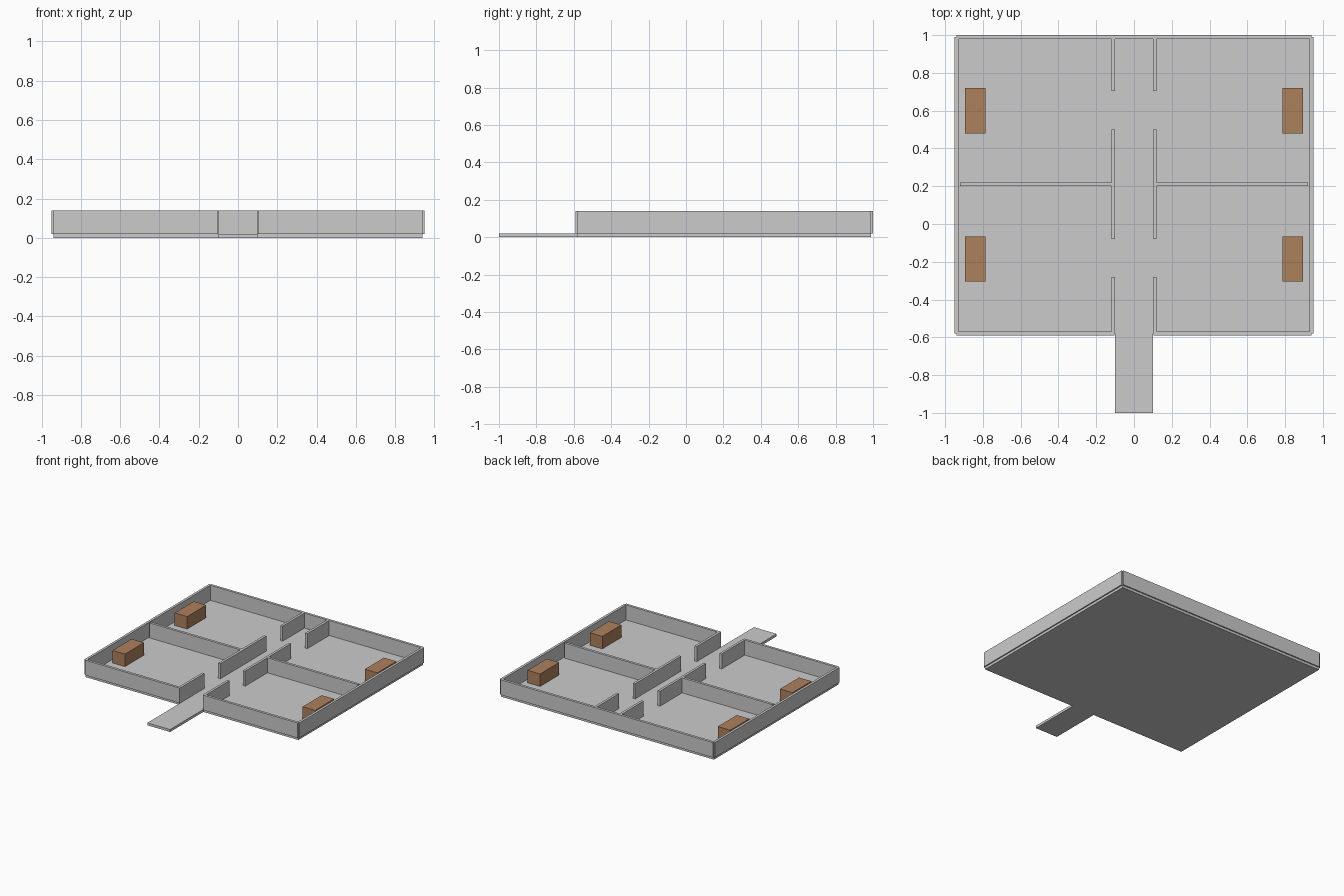
import bpy

if "Cube" in bpy.data.objects:
    bpy.data.objects.remove(bpy.data.objects["Cube"])

FLOOR = 0.02      # slab thickness
TOP = 0.14        # top of the walls
HALF = 0.01       # half a wall's thickness
X, Y0, Y1 = 0.94, -0.58, 0.99   # edges of the building slab

wood = bpy.data.materials.new("brown_wood")
wood.diffuse_color = (0.42, 0.22, 0.11, 1)
wood.use_nodes = True
wood.node_tree.nodes["Principled BSDF"].inputs["Base Color"].default_value = wood.diffuse_color


def box(name, x, y, z, mat=None):
    """Box between the given (low, high) limits on each axis."""
    bpy.ops.mesh.primitive_cube_add(
        size=1, location=[(a + b) / 2 for a, b in (x, y, z)])
    ob = bpy.context.object
    ob.name = name
    ob.scale = [abs(b - a) for a, b in (x, y, z)]
    bpy.ops.object.transform_apply(location=False, rotation=False, scale=True)
    if mat:
        ob.data.materials.append(mat)
    return ob


def wall(name, x, y):
    return box(name, x, y, (FLOOR, TOP))


# Floor slab and entrance walkway
box("floor", (-X, X), (Y0, Y1), (0, FLOOR))
box("entrance_walkway", (-0.1, 0.1), (-1, Y0), (0, FLOOR))

# Back wall, centred on the slab edge
wall("back_wall", (-X, X), (Y1 - HALF, Y1 + HALF))

for side, s in (("left", -1), ("right", 1)):
    def span(a, b):
        return tuple(sorted((s * a, s * b)))

    # Outer walls
    wall(side + "_outer_wall", span(X - HALF, X + HALF), (Y0, Y1))
    wall(side + "_front_wall", span(0.103, X), (Y0 - HALF, Y0 + HALF))

    # Corridor walls, with gaps for the doorways
    for part, y in (("front", (Y0, -0.28)),
                    ("middle", (-0.08, 0.5)),
                    ("back", (0.705, Y1))):
        wall(f"{side}_corridor_wall_{part}", span(0.10, 0.12), y)

    # Partition between the two rooms
    wall(side + "_partition", span(0.11, 0.92), (0.20, 0.22))

    # One bed-like block in each room
    for room, y in (("front", (-0.305, -0.065)), ("back", (0.48, 0.72))):
        box(f"{side}_{room}_furniture", span(0.785, 0.895), y,
            (FLOOR, 0.12), wood)
